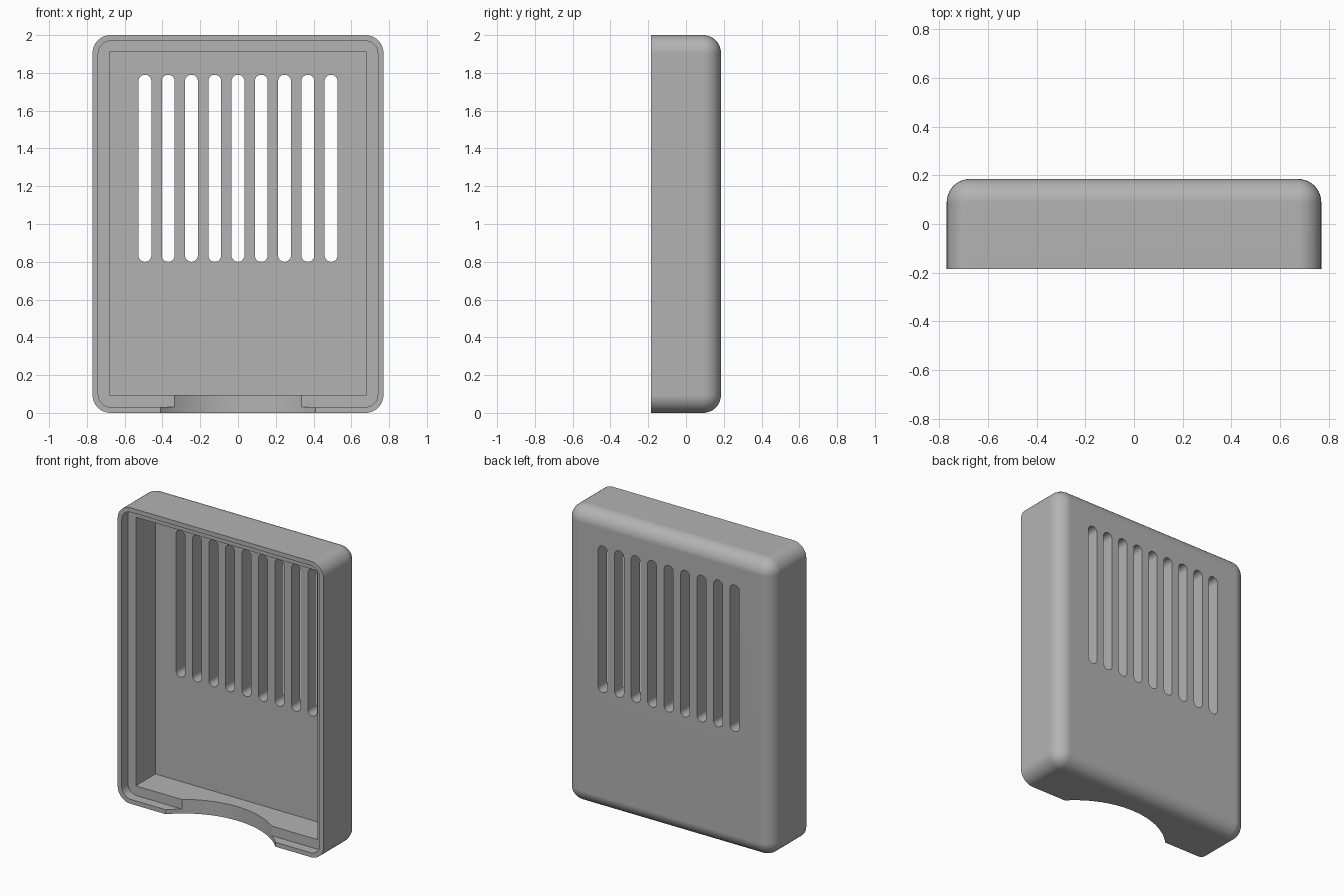
import bpy, bmesh, math
from mathutils import Vector

W, D, H = 0.77, 0.185, 2.0      # half width, half depth, height
R = 0.095                       # outer fillet radius

if "Cube" in bpy.data.objects:
    bpy.data.objects.remove(bpy.data.objects["Cube"], do_unlink=True)

grey = bpy.data.materials.new("matte grey")
grey.use_nodes = True
colour = (0.45, 0.45, 0.45, 1)
grey.diffuse_color = colour
grey.node_tree.nodes["Principled BSDF"].inputs["Base Color"].default_value = colour


def make_object(name, bm):
    bmesh.ops.recalc_face_normals(bm, faces=bm.faces)
    mesh = bpy.data.meshes.new(name)
    bm.to_mesh(mesh)
    bm.free()
    mesh.materials.append(grey)
    obj = bpy.data.objects.new(name, mesh)
    bpy.context.collection.objects.link(obj)
    return obj


def add_prism(bm, x0, x1, z0, z1, y0, y1, r=0.0, steps=8):
    """Rounded rectangle in x-z, extruded along y."""
    corners = [(x1 - r, z1 - r), (x0 + r, z1 - r), (x0 + r, z0 + r), (x1 - r, z0 + r)]
    points = []
    for i, (cx, cz) in enumerate(corners):
        for k in range(steps + 1 if r else 1):
            a = math.pi / 2 * (i + k / steps)
            points.append((cx + r * math.cos(a), y0, cz + r * math.sin(a)))
    verts = [bm.verts.new(p) for p in points]
    face = bm.faces.new(verts)
    out = bmesh.ops.extrude_face_region(bm, geom=[face])
    moved = [g for g in out["geom"] if isinstance(g, bmesh.types.BMVert)]
    bmesh.ops.translate(bm, verts=moved, vec=Vector((0, y1 - y0, 0)))
    bmesh.ops.remove_doubles(bm, verts=bm.verts, dist=1e-5)


# Shell: box with every edge rounded except the open front rim
bm = bmesh.new()
add_prism(bm, -W, W, 0, H, -D, D)
edges = [e for e in bm.edges if max(v.co.y for v in e.verts) > 0]
bmesh.ops.bevel(bm, geom=edges, offset=R, segments=10, profile=0.5, affect="EDGES")
shell = make_object("case_shell", bm)

cutters = []

# Main cavity
bm = bmesh.new()
add_prism(bm, -0.68, 0.68, 0.095, 1.91, -0.4, 0.09)
cutters.append(make_object("cavity_cutter", bm))

# Stepped lip around the rim
bm = bmesh.new()
add_prism(bm, -0.74, 0.74, 0.03, 1.97, -0.4, -0.12, r=0.068)
cutters.append(make_object("lip_cutter", bm))

# Row of vent slots through the back wall
bm = bmesh.new()
for i in range(-4, 5):
    x = i * 0.1232
    add_prism(bm, x - 0.034, x + 0.034, 0.80, 1.79, 0, 0.4, r=0.0335)
cutters.append(make_object("vent_cutter", bm))

# Curved notch in the bottom wall
bm = bmesh.new()
bmesh.ops.create_cone(bm, cap_ends=True, segments=96, radius1=0.57, radius2=0.57, depth=0.4)
bmesh.ops.translate(bm, verts=bm.verts, vec=Vector((0, -0.58, 0.1)))
cutters.append(make_object("notch_cutter", bm))

bpy.ops.object.select_all(action="DESELECT")
bpy.context.view_layer.objects.active = shell
shell.select_set(True)
for cutter in cutters:
    cutter.hide_render = True
    mod = shell.modifiers.new(cutter.name, "BOOLEAN")
    mod.operation = "DIFFERENCE"
    mod.solver = "EXACT"
    mod.object = cutter
    bpy.ops.object.modifier_apply(modifier=mod.name)
    bpy.data.objects.remove(cutter, do_unlink=True)

# Smooth fillets, crisp cut edges, flat walls
bpy.ops.object.shade_smooth_by_angle(angle=math.radians(30))
weighted = shell.modifiers.new("flat_walls", "WEIGHTED_NORMAL")
weighted.keep_sharp = True
